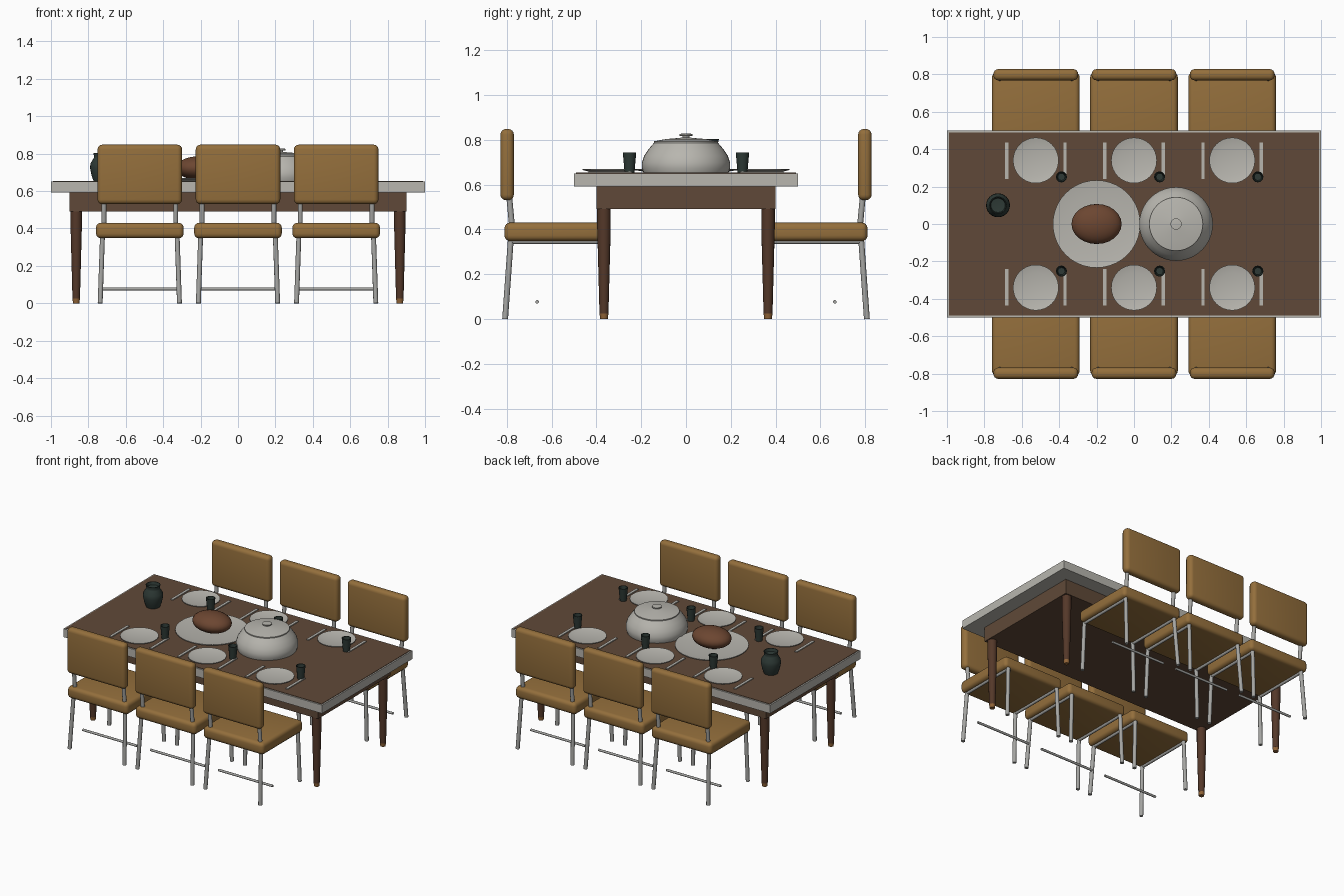
import bpy, bmesh, math
from mathutils import Vector

if "Cube" in bpy.data.objects:
    bpy.data.objects.remove(bpy.data.objects["Cube"])


def mat(name, r, g, b):
    m = bpy.data.materials.new(name)
    lin = [((c / 255 + 0.055) / 1.055) ** 2.4 for c in (r, g, b)]
    m.diffuse_color = (*lin, 1)
    m.use_nodes = True
    m.node_tree.nodes["Principled BSDF"].inputs["Base Color"].default_value = m.diffuse_color
    return m


WOOD = mat("table brown", 96, 73, 56)
WHITE = mat("off white", 184, 182, 175)
TAN = mat("tan leather", 148, 111, 60)
CHROME = mat("chrome grey", 165, 165, 162)
LEG = mat("dark leg wood", 84, 56, 41)
BRASS = mat("brass tip", 145, 100, 55)
MEAT = mat("roast brown", 108, 70, 49)
GLASS = mat("dark green glass", 46, 58, 54)


def finish(name, bm, material, smooth=True, loc=(0, 0, 0)):
    bmesh.ops.recalc_face_normals(bm, faces=bm.faces)
    me = bpy.data.meshes.new(name)
    bm.to_mesh(me)
    bm.free()
    me.materials.append(material)
    ob = bpy.data.objects.new(name, me)
    ob.location = loc
    bpy.context.collection.objects.link(ob)
    if smooth:
        bpy.ops.object.select_all(action='DESELECT')
        ob.select_set(True)
        bpy.context.view_layer.objects.active = ob
        bpy.ops.object.shade_smooth_by_angle(angle=math.radians(35))
    return ob


def box(name, x, y, z, material, bevel=0):
    """Box from (min, max) ranges, with optional rounded edges."""
    bm = bmesh.new()
    bmesh.ops.create_cube(bm, size=1)
    for v in bm.verts:
        v.co = [(a + b) / 2 + c * (b - a) for (a, b), c in zip((x, y, z), v.co)]
    if bevel:
        bmesh.ops.bevel(bm, geom=bm.edges[:], offset=bevel, segments=4,
                        profile=0.5, affect='EDGES')
    return finish(name, bm, material, bool(bevel))


def lathe(name, profile, loc, material, n=32):
    """Spin (radius, height) points round the z axis."""
    bm = bmesh.new()
    rings = []
    for r, z in profile:
        if r == 0:
            rings.append([bm.verts.new((0, 0, z))] * n)
        else:
            rings.append([bm.verts.new((r * math.cos(2 * math.pi * i / n),
                                        r * math.sin(2 * math.pi * i / n), z)) for i in range(n)])
    for a, b in zip(rings, rings[1:]):
        for i in range(n):
            j = (i + 1) % n
            bm.faces.new(list(dict.fromkeys((a[i], a[j], b[j], b[i]))))
    return finish(name, bm, material, True, loc)


def rod(name, a, b, r, material, n=12):
    a, b = Vector(a), Vector(b)
    d = b - a
    ob = lathe(name, [(0, 0), (r, 0), (r, d.length), (0, d.length)], a, material, n)
    ob.rotation_euler = d.to_track_quat('Z', 'Y').to_euler()
    return ob


# Table
box("tabletop_edge", (-1, 1), (-.5, .5), (.592, .65), WHITE)
box("tabletop_surface", (-.99, .99), (-.49, .49), (.645, .653), WOOD)
box("apron", (-.9, .9), (-.4, .4), (.49, .592), WOOD)
for sx in (-1, 1):
    for sy in (-1, 1):
        p = (sx * .865, sy * .366, 0)
        lathe("table_leg", [(0, .025), (.02, .025), (.03, .40), (.03, .49), (0, .49)], p, LEG, 16)
        lathe("leg_tip", [(0, 0), (.017, 0), (.02, .026), (0, .026)], p, BRASS, 16)


# Chairs
def chair(cx, s):
    def ys(a, b):
        return tuple(sorted((s * a, s * b)))
    box("seat", (cx - .234, cx + .234), ys(.36, .81), (.348, .43), TAN, .025)
    box("backrest", (cx - .226, cx + .226), ys(.768, .828), (.53, .848), TAN, .025)
    for k in (-1, 1):
        x = cx + k * .2
        rod("rear_leg", (cx + k * .212, s * .807, 0), (x, s * .782, .35), .013, CHROME)
        rod("front_leg", (cx + k * .212, s * .37, 0), (x, s * .375, .35), .013, CHROME)
        rod("seat_rail", (x, s * .375, .345), (x, s * .785, .345), .01, CHROME)
        rod("back_post", (cx + k * .192, s * .775, .40), (cx + k * .192, s * .79, .56), .013, CHROME)
    rod("stretcher", (cx - .21, s * .664, .077), (cx + .21, s * .664, .077), .008, CHROME)


# Place settings
T = .653
for cx in (-.525, 0, .525):
    for s in (-1, 1):
        chair(cx, s)
        lathe("plate", [(0, 0), (.075, 0), (.122, .012), (.122, .016), (.08, .006), (0, .006)],
              (cx, s * .34, T), WHITE)
        lathe("glass", [(0, 0), (.022, 0), (.03, .09), (.026, .09), (.019, .012), (0, .012)],
              (cx + .137, s * .252, T), GLASS, 12)
        for k in (-1, 1):
            x = cx + k * .156
            box("cutlery", (x - .009, x + .009), (s * .338 - .097, s * .338 + .097),
                (T, T + .006), WHITE)

# Serving platter with roast
lathe("platter", [(0, 0), (.16, 0), (.234, .012), (.234, .017), (.16, .007), (0, .007)],
      (-.2, 0, T), WHITE, 40)
bm = bmesh.new()
bmesh.ops.create_uvsphere(bm, u_segments=24, v_segments=14, radius=1)
for v in bm.verts:
    v.co = (v.co.x * .134, v.co.y * .107, v.co.z * .064)
finish("roast", bm, MEAT, True, (-.2, 0, .723))

# Covered serving dish
lathe("serving_dish", [(0, 0), (.19, 0), (.197, .02), (.197, .045), (.187, .075), (.167, .105),
                       (.143, .133), (0, .133)], (.225, 0, T), WHITE, 40)
lathe("dish_lid", [(0, .13), (.143, .13), (.143, .14), (.09, .15), (.03, .155), (.016, .157), (.016, .163),
                   (.03, .165), (.03, .173), (0, .176)], (.225, 0, T), WHITE, 40)

# Jar
lathe("jar", [(0, 0), (.045, 0), (.056, .03), (.064, .07), (.062, .095), (.045, .122), (.042, .13),
              (.047, .15), (.043, .15), (.038, .13), (0, .125)], (-.727, .1, T), GLASS, 24)
